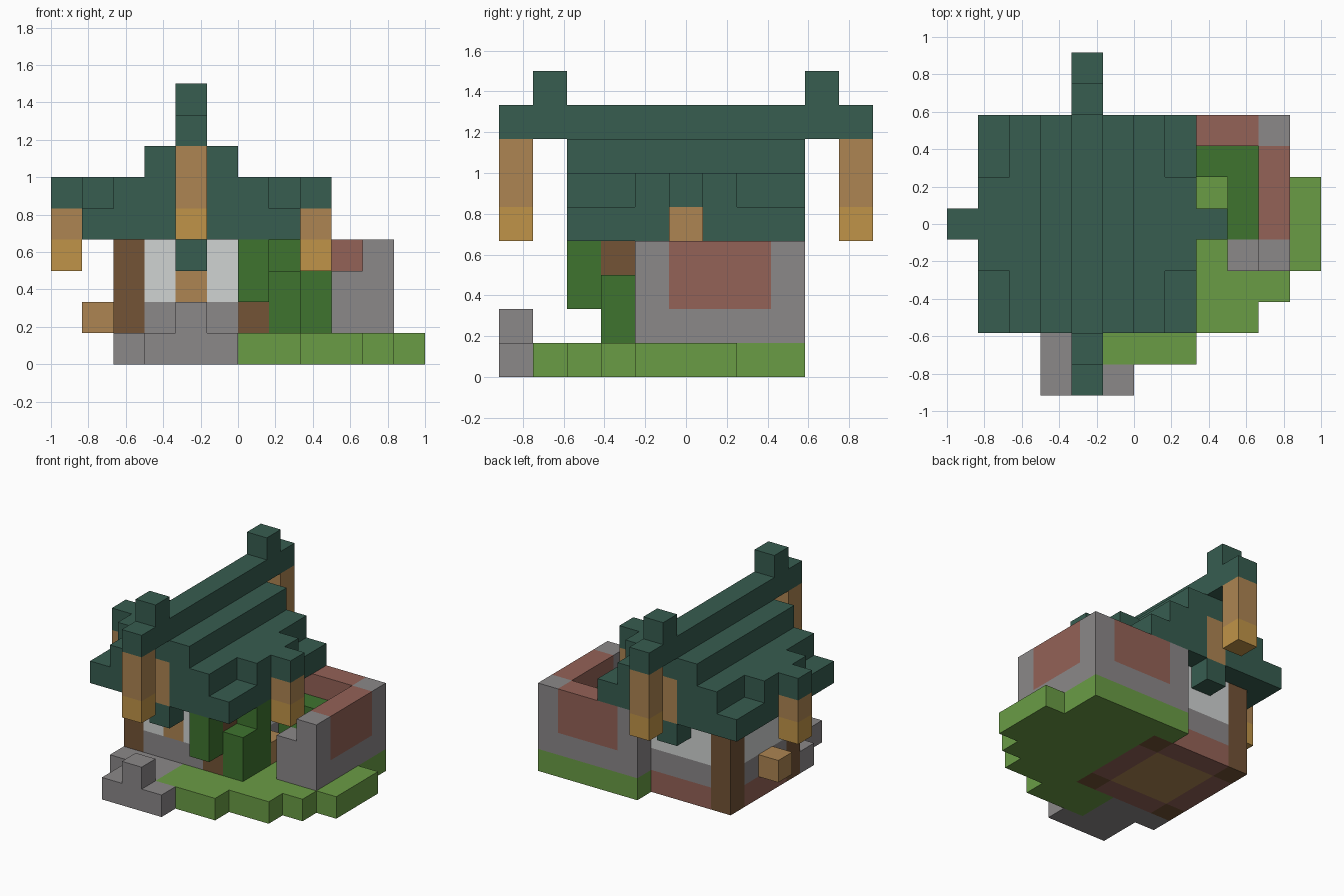
import bpy
import bmesh
from mathutils import Vector

cube = bpy.data.objects.get("Cube")
if cube:
    bpy.data.objects.remove(cube, do_unlink=True)

UNIT = 1 / 6          # edge length of one block
HOUSE_X = -0.25       # x of the house centre line

HEX = {
    "roof_teal": "375D50", "timber": "AD8552", "lantern_gold": "C09448",
    "dark_wood": "735336", "stone_grey": "8B8889", "plaster_white": "D0D3D2",
    "leaf_green": "3F742F", "grass_green": "6A9C45", "brick_red": "946257",
}


def linear(text, start):
    c = int(text[start:start + 2], 16) / 255
    return c / 12.92 if c < 0.04 else ((c + 0.055) / 1.055) ** 2.4


def make_material(name, text):
    colour = (linear(text, 0), linear(text, 2), linear(text, 4), 1)
    mat = bpy.data.materials.new(name)
    mat.use_nodes = True
    mat.diffuse_color = colour
    node = next(n for n in mat.node_tree.nodes if n.type == 'BSDF_PRINCIPLED')
    node.inputs["Base Color"].default_value = colour
    node.inputs["Roughness"].default_value = 0.9
    return mat


MATERIALS = {name: make_material(name, text) for name, text in HEX.items()}
cells = {}            # block position -> (part, material)


def fill(part, material, xs, ys, zs):
    """Fill a range of blocks; each range is a number or an inclusive pair."""
    spans = [(s, s) if isinstance(s, int) else s for s in (xs, ys, zs)]
    rx, ry, rz = [range(a, b + 1) for a, b in spans]
    for x in rx:
        for y in ry:
            for z in rz:
                cells[x, y, z] = (part, material)


def clear(xs, ys, zs):
    for x in range(xs[0], xs[1] + 1):
        for y in range(ys[0], ys[1] + 1):
            for z in range(zs[0], zs[1] + 1):
                cells.pop((x, y, z), None)


# Lawn with a stepped outline, one row after another from the front
for row, (a, b) in enumerate([(1, 3), (1, 5), (3, 6), (3, 7), (3, 7), (3, 7), (3, 6), (2, 6)]):
    fill("lawn", "grass_green", (a, b), row - 4, 0)

# Stone path and pedestal before the door
for row, (a, b) in enumerate([(-1, 1), (-1, 0), (-2, 0)]):
    fill("path", "stone_grey", (a, b), row - 5, 0)
fill("pedestal", "stone_grey", 0, -5, 1)

# House: brick footing, wooden floor, stone course, plaster walls
fill("footing", "brick_red", (-2, 2), (-2, 2), 0)
fill("floor", "timber", (-1, 1), (-1, 1), 0)
fill("stone_course", "stone_grey", (-2, 2), (-2, 2), 1)
fill("walls", "plaster_white", (-2, 2), (-2, 2), (2, 3))
clear((-1, 1), (-1, 1), (1, 3))
fill("door", "timber", 0, -2, (2, 3))

# Stepped roof with narrow side eaves
fill("roof", "roof_teal", (-3, 3), (-3, 3), 4)
fill("roof", "roof_teal", (-2, 2), (-3, 3), 5)
fill("roof", "roof_teal", (-3, 3), (-1, 1), 5)
fill("roof", "roof_teal", (-4, 4), 0, 5)
fill("roof", "roof_teal", (-1, 1), (-3, 3), 6)
fill("ridge", "roof_teal", 0, (-5, 5), 7)

# Everything that mirrors about the house centre
for s in (-1, 1):
    for t in (-1, 1):
        fill("corner_posts", "dark_wood", s * 2, t * 2, (0, 3))
    fill("finials", "roof_teal", 0, s * 4, 8)
    fill("gable_panels", "timber", 0, s * 3, (4, 5))
    fill("window_hoods", "roof_teal", 0, s * 3, 3)
    fill("ridge_hangers", "timber", 0, s * 5, (5, 6))
    fill("ridge_lanterns", "lantern_gold", 0, s * 5, 4)
    fill("side_hangers", "timber", s * 4, 0, 4)
    fill("side_lanterns", "lantern_gold", s * 4, 0, 3)
    fill("side_crates", "timber", s * 3, 0, 1)

# Walled garden: stone frame with brick panels and a lowered front end
fill("garden_wall", "stone_grey", (2, 6), 3, (1, 3))
fill("garden_wall", "stone_grey", 6, (-1, 3), (1, 3))
fill("garden_wall", "stone_grey", 5, -1, (1, 2))
fill("garden_panels", "brick_red", (3, 5), 3, (2, 3))
fill("garden_panels", "brick_red", 6, (0, 2), (2, 3))

# Hedge inside the garden and vines at the house corner
fill("hedge", "leaf_green", (3, 5), 2, (1, 2))
fill("hedge", "leaf_green", 5, (0, 1), (1, 2))
fill("hanging_vine", "leaf_green", 2, -3, (2, 3))
fill("front_bush", "leaf_green", 3, -2, (1, 2))
fill("front_bush", "leaf_green", 3, -1, (1, 3))


def build(part):
    """Make one mesh from the exposed block sides of a part."""
    bm = bmesh.new()
    slots = []
    for cell, (owner, material) in cells.items():
        if owner != part:
            continue
        if material not in slots:
            slots.append(material)
        centre = Vector((HOUSE_X + cell[0] * UNIT, cell[1] * UNIT, (cell[2] + 0.5) * UNIT))
        for axis in range(3):
            for sign in (-1, 1):
                n = Vector()
                n[axis] = sign
                if tuple(c + int(d) for c, d in zip(cell, n)) in cells:
                    continue
                u = n.zxy
                v = n.cross(u)
                corners = [n + u + v, n - u + v, n - u - v, n + u - v]
                face = bm.faces.new([bm.verts.new(centre + c * UNIT / 2) for c in corners])
                face.material_index = slots.index(material)
    bmesh.ops.remove_doubles(bm, verts=bm.verts[:], dist=UNIT / 100)
    mesh = bpy.data.meshes.new(part)
    bm.to_mesh(mesh)
    bm.free()
    for name in slots:
        mesh.materials.append(MATERIALS[name])
    bpy.context.scene.collection.objects.link(bpy.data.objects.new(part, mesh))


for part in dict.fromkeys(owner for owner, _ in cells.values()):
    build(part)
